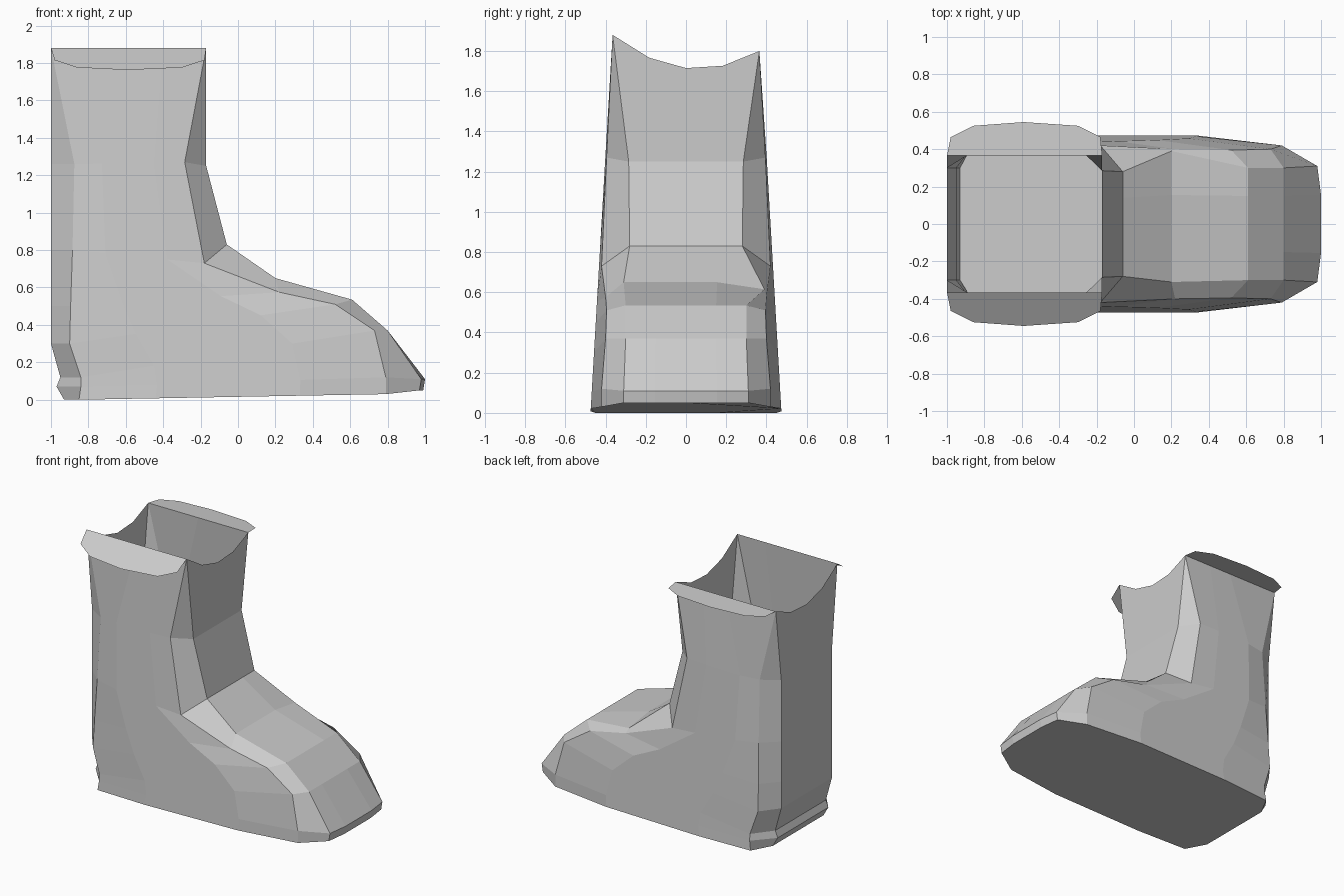
import bpy, bmesh

if "Cube" in bpy.data.objects:
    bpy.data.objects.remove(bpy.data.objects["Cube"])


def make_object(name, bm):
    bmesh.ops.remove_doubles(bm, verts=bm.verts, dist=0.002)
    bmesh.ops.recalc_face_normals(bm, faces=bm.faces)
    mesh = bpy.data.meshes.new(name)
    bm.to_mesh(mesh)
    bm.free()
    obj = bpy.data.objects.new(name, mesh)
    bpy.context.collection.objects.link(obj)
    return obj


def lerp(a, b, t):
    return a + (b - a) * t


def side_width(z):
    return 0.475 - 0.058 * z


# Boot sections: back x, z | side back x | side front x, y, z | front x, half width, z
SECTIONS = [
    (-0.93, 0.00, -0.85, 0.79, 0.42, 0.03, 0.97, 0.31, 0.05),
    (-0.97, 0.07, -0.84, 0.79, 0.42, 0.12, 0.98, 0.31, 0.11),
    (-0.95, 0.12, -0.84, 0.73, 0.40, 0.37, 0.80, 0.30, 0.37),
    (-1.00, 0.30, -0.90, 0.52, 0.395, 0.51, 0.61, 0.30, 0.535),
    (-1.00, 0.50, -0.895, 0.22, 0.40, 0.575, 0.20, 0.31, 0.65),
    (-1.00, 0.80, -0.885, -0.18, 0.42, 0.73, -0.06, 0.28, 0.83),
    (-1.00, 1.26, -0.875, -0.285, 0.395, 1.27, -0.17, 0.285, 1.25),
]
STEPS = (-1, -0.5, 0, 0.5, 1)
TOP_Y = 0.365


def section_ring(i, row):
    xb, zb, xs, xF, yF, zF, xf, hf, zf = row
    bulge = 0.02 if i < 2 else 0
    front = [(xf + bulge * (abs(t) < 1), t * hf, zf) for t in STEPS]
    if i == 4:  # instep chamfer pinches out on one side
        front[-1] = (0.20, 0.39, 0.615)
    back = [(xb, -t * 0.30, zb) for t in STEPS]

    def side(s):
        pts = [(xF, s * yF, zF)]
        for t in (0.72, 0.25):
            z = lerp(zb, zF, t)
            pts.append((lerp(xs, xF, t), s * side_width(z), z))
        pts.append((xs, s * (side_width(zb) - 0.025), zb))
        return pts

    return front + side(1) + back + side(-1)[::-1]


def rim_ring():
    # Rim dips at front and back, and is higher on the -y side
    def edge(x, t):
        return (x, t * TOP_Y, 1.84 - 0.04 * t - 0.125 * (1 - t * t))

    def side(s):
        return [(lerp(-1, -0.17, t), s * TOP_Y, 1.84 - 0.04 * s)
                for t in (1, 0.72, 0.5, 0)]

    return ([edge(-0.17, t) for t in STEPS] + side(1)
            + [edge(-1, -t) for t in STEPS] + side(-1)[::-1])


# Boot shell: loft the sections and close the sole
bm = bmesh.new()
rings = [section_ring(i, r) for i, r in enumerate(SECTIONS)] + [rim_ring()]
rings = [[bm.verts.new(p) for p in ring] for ring in rings]
n = len(rings[0])
for a, b in zip(rings, rings[1:]):
    for k in range(n):
        j = (k + 1) % n
        bm.faces.new((a[k], a[j], b[j], b[k]))
bm.faces.new(rings[0][::-1])
make_object("boot_shell", bm)

# Flared side flaps along the rim
OUTER = [(-0.18, 0.465), (-0.30, 0.525), (-0.59, 0.545), (-0.86, 0.525), (-0.98, 0.465)]
for name, s, z, slope in (("near_flap", -1, 1.88, 0.65), ("far_flap", 1, 1.80, 0.06)):
    bm = bmesh.new()
    outline = [(-1, TOP_Y), (-0.17, TOP_Y)] + OUTER
    bm.faces.new([bm.verts.new((x, s * y, z - slope * (y - TOP_Y))) for x, y in outline])
    flap = make_object(name, bm)
    if flap.data.polygons[0].normal.z < 0:
        flap.data.flip_normals()
